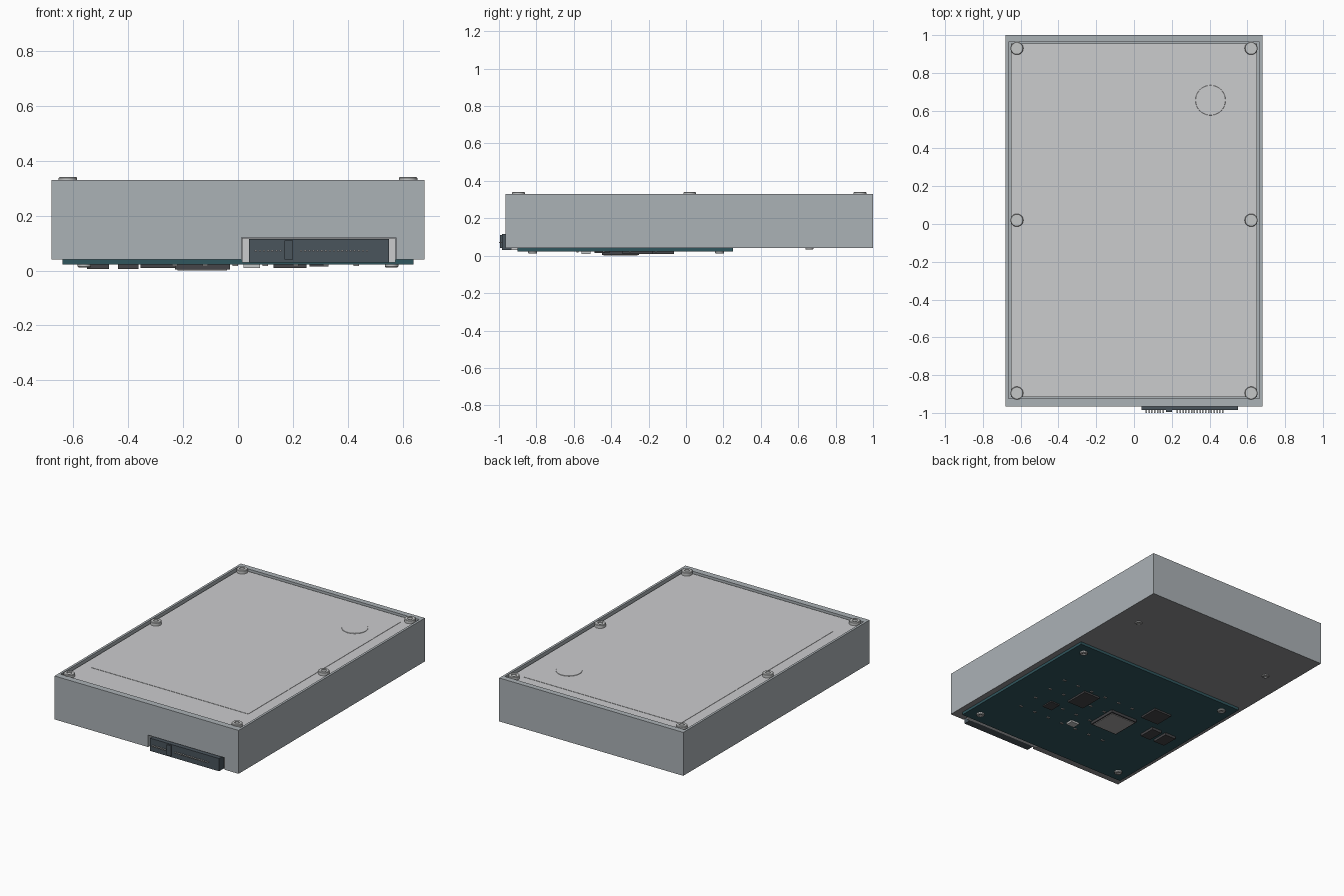
import bpy, bmesh, math
from mathutils import Matrix, Vector

cube = bpy.data.objects.get("Cube")
if cube:
    bpy.data.objects.remove(cube, do_unlink=True)


def material(name, r, g, b):
    m = bpy.data.materials.new(name)
    m.use_nodes = True
    m.diffuse_color = (r, g, b, 1)
    m.node_tree.nodes["Principled BSDF"].inputs["Base Color"].default_value = (r, g, b, 1)
    return m


CASE = material("cast grey", 0.41, 0.445, 0.468)
LID = material("light grey", 0.6, 0.605, 0.617)
UNDER = material("underside grey", 0.28, 0.28, 0.29)
STEEL = material("screw steel", 0.56, 0.57, 0.57)
BOARD = material("board teal", 0.03, 0.093, 0.11)
CHIP = material("chip black", 0.06, 0.06, 0.065)
PLASTIC = material("connector slate", 0.068, 0.089, 0.107)
PAD = material("pad grey", 0.38, 0.37, 0.37)


def finish(name, bm, *mats):
    mesh = bpy.data.meshes.new(name)
    bm.to_mesh(mesh)
    bm.free()
    ob = bpy.data.objects.new(name, mesh)
    bpy.context.collection.objects.link(ob)
    for m in mats:
        mesh.materials.append(m)
    return ob


def add_box(bm, x0, x1, y0, y1, z0, z1):
    mid = Vector((x0 + x1, y0 + y1, z0 + z1)) / 2
    size = Matrix.Diagonal((x1 - x0, y1 - y0, z1 - z0, 1))
    return bmesh.ops.create_cube(bm, size=1, matrix=Matrix.Translation(mid) @ size)


def box(name, mat, *bounds):
    bm = bmesh.new()
    add_box(bm, *bounds)
    return finish(name, bm, mat)


def select_only(ob):
    bpy.ops.object.select_all(action="DESELECT")
    ob.select_set(True)
    bpy.context.view_layer.objects.active = ob


def disc(name, mat, x, y, r, z0, z1, socket=0.0, up=True):
    """Round head with a chamfered rim and an optional sunken socket."""
    bm = bmesh.new()
    bmesh.ops.create_cone(bm, cap_ends=True, segments=32, radius1=r, radius2=r,
                          depth=z1 - z0, matrix=Matrix.Translation((x, y, (z0 + z1) / 2)))
    sign = 1 if up else -1
    bm.normal_update()
    cap = max(bm.faces, key=lambda f: f.normal.z * sign)
    chamfer = min(0.003, (z1 - z0) / 3)
    bmesh.ops.bevel(bm, geom=list(cap.edges), offset=chamfer, segments=1, affect="EDGES")
    if socket:
        bm.normal_update()
        cap = max(bm.faces, key=lambda f: (round(f.normal.z * sign, 3), f.calc_area()))
        bmesh.ops.inset_region(bm, faces=[cap], thickness=r - chamfer - socket)
        pit = bmesh.ops.extrude_face_region(bm, geom=[cap])
        verts = [v for v in pit["geom"] if isinstance(v, bmesh.types.BMVert)]
        bmesh.ops.translate(bm, verts=verts, vec=(0, 0, -sign * 0.005))
        if cap.is_valid:
            bmesh.ops.delete(bm, geom=[cap], context="FACES_ONLY")
    ob = finish(name, bm, mat)
    select_only(ob)
    bpy.ops.object.shade_smooth_by_angle(angle=math.radians(30))
    return ob


# Case: block with a shallow tray in the top
bm = bmesh.new()
add_box(bm, -0.68, 0.68, -0.965, 1.0, 0.04, 0.33)
bm.normal_update()
for f in bm.faces:
    f.material_index = 1 if f.normal.z < -0.5 else 0
top = max(bm.faces, key=lambda f: f.normal.z)
bmesh.ops.inset_region(bm, faces=[top], thickness=0.022)
for v in top.verts:
    v.co.y = -0.923 if v.co.y < 0 else 0.963
tray = bmesh.ops.extrude_face_region(bm, geom=[top])
verts = [v for v in tray["geom"] if isinstance(v, bmesh.types.BMVert)]
bmesh.ops.translate(bm, verts=verts, vec=(0, 0, -0.025))
if top.is_valid:
    bmesh.ops.delete(bm, geom=[top], context="FACES_ONLY")
bmesh.ops.recalc_face_normals(bm, faces=bm.faces)
case = finish("case", bm, CASE, UNDER)

# Connector notch cut out of the front
cutter = box("notch_cutter", CASE, 0.012, 0.575, -1.1, -0.9, 0.0, 0.12)
cutter.hide_render = True
cut = case.modifiers.new("notch", "BOOLEAN")
cut.operation = "DIFFERENCE"
cut.solver = "EXACT"
cut.object = cutter
select_only(case)
bpy.ops.object.modifier_apply(modifier="notch")
bpy.data.objects.remove(cutter, do_unlink=True)

# Lid with a faintly raised panel and a round cap
box("lid", LID, -0.65, 0.65, -0.915, 0.955, 0.306, 0.318)
box("lid_panel", LID, -0.58, 0.58, -0.72, 0.885, 0.317, 0.32)
disc("lid_cap", LID, 0.405, 0.655, 0.08, 0.319, 0.323)
for row, y in zip(("front", "middle", "back"), (-0.895, 0.02, 0.93)):
    for side, x in (("right", -0.62), ("left", 0.62)):
        disc(f"lid_screw_{row}_{side}", STEEL, x, y, 0.034, 0.312, 0.34, socket=0.016)

# Connector: lining, block, key and pins
box("notch_lining", LID, 0.014, 0.573, -0.935, -0.902, 0.03, 0.118)
box("connector_block", PLASTIC, 0.04, 0.55, -0.985, -0.93, 0.03, 0.115)
box("connector_key", PLASTIC, 0.17, 0.2, -0.995, -0.98, 0.04, 0.11)
bm = bmesh.new()
for start, count in ((0.065, 7), (0.23, 17)):
    for i in range(count):
        x = start + i * 0.015
        add_box(bm, x - 0.004, x + 0.004, -1.0, -0.98, 0.069, 0.074)
finish("connector_pins", bm, STEEL)

# Circuit board on the underside, with its screws
box("circuit_board", BOARD, -0.64, 0.64, -0.9, 0.25, 0.022, 0.042)
for side, x in (("right", -0.56), ("left", 0.56)):
    for row, y in (("front", -0.82), ("back", 0.18)):
        disc(f"board_screw_{row}_{side}", STEEL, x, y, 0.024, 0.011, 0.024, 0.011, up=False)
    disc(f"base_boss_{side}", STEEL, x * 0.92, 0.66, 0.022, 0.034, 0.042, 0.012, up=False)

# Chips: centre x, centre y, width, length, underside height
chips = {
    "processor": (-0.13, -0.35, 0.2, 0.2, 0.004),
    "memory_chip": (0.19, -0.26, 0.12, 0.16, 0.01),
    "small_chip": (0.295, -0.45, 0.07, 0.08, 0.014),
    "motor_chip": (-0.29, -0.13, 0.13, 0.13, 0.01),
    "power_chip_inner": (-0.4, -0.31, 0.075, 0.11, 0.005),
    "power_chip_outer": (-0.51, -0.31, 0.08, 0.11, 0.005),
}
for name, (x, y, w, l, z) in chips.items():
    box(name, CHIP, x - w / 2, x + w / 2, y - l / 2, y + l / 2, z, 0.024)
box("processor_pad", PAD, -0.22, -0.04, -0.44, -0.26, 0.0, 0.006)
box("crystal", STEEL, 0.02, 0.08, -0.56, -0.51, 0.01, 0.024)

# Tiny surface parts in rows, leaving the chips clear
bm = bmesh.new()
for y in (-0.16, -0.3, -0.44, -0.58):
    for i in range(7):
        x = 0.43 - i * 0.11
        if all(abs(x - c[0]) > c[2] / 2 + 0.015 or abs(y - c[1]) > c[3] / 2 + 0.015
               for c in chips.values()):
            add_box(bm, x - 0.01, x + 0.01, y - 0.006, y + 0.006, 0.017, 0.024)
finish("board_capacitors", bm, PAD)
